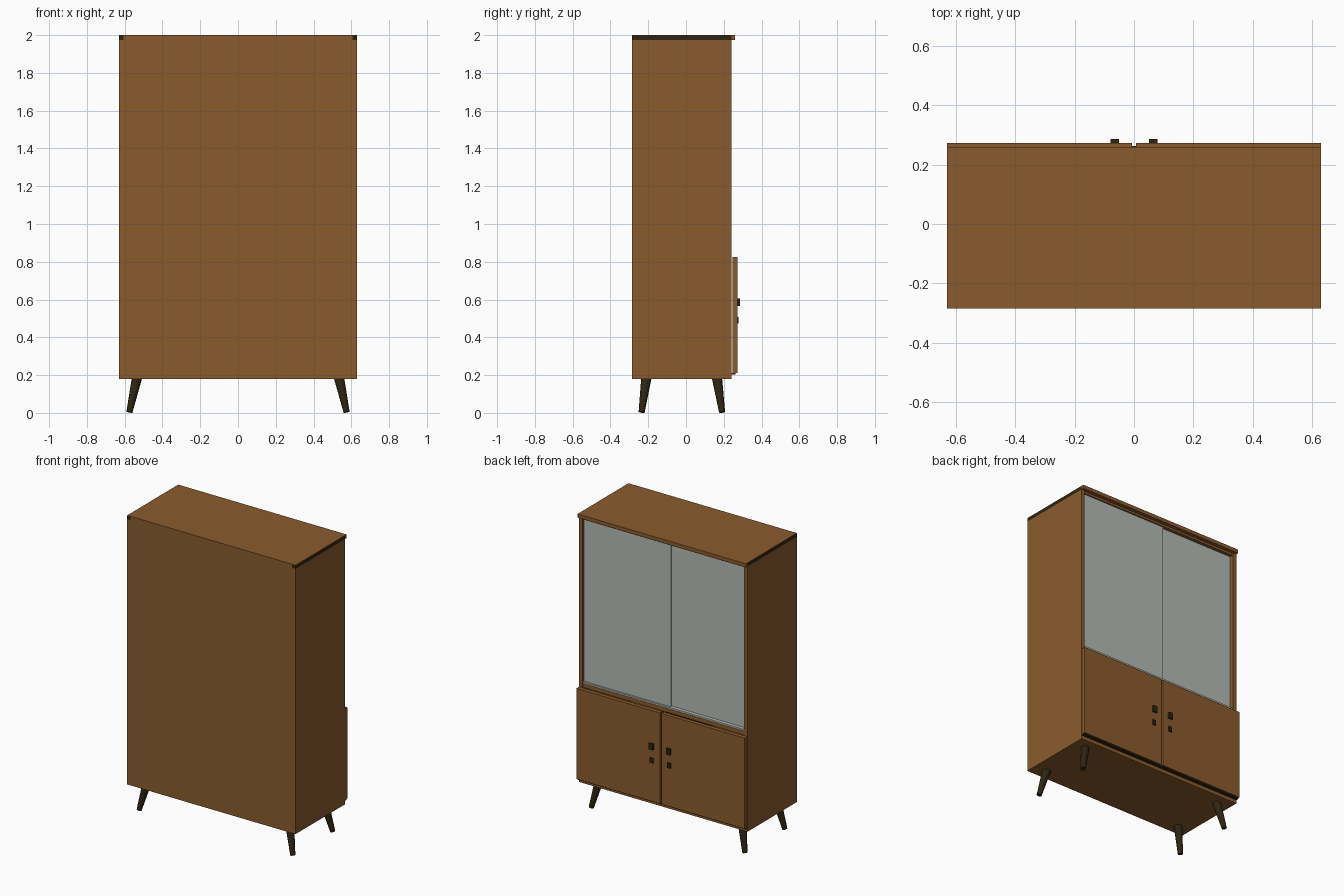
import bpy, bmesh
from mathutils import Vector

if "Cube" in bpy.data.objects:
    bpy.data.objects.remove(bpy.data.objects["Cube"])


def material(name, rgb):
    m = bpy.data.materials.new(name)
    m.diffuse_color = (*rgb, 1)
    m.use_nodes = True
    m.node_tree.nodes["Principled BSDF"].inputs["Base Color"].default_value = m.diffuse_color
    return m


WOOD = material("warm wood", (0.254, 0.105, 0.026))
DARK = material("dark wood", (0.027, 0.018, 0.006))
GLASS = material("pale glass", (0.456, 0.497, 0.468))


def finish(name, bm, mat):
    bmesh.ops.recalc_face_normals(bm, faces=bm.faces)
    me = bpy.data.meshes.new(name)
    bm.to_mesh(me)
    bm.free()
    me.materials.append(mat)
    ob = bpy.data.objects.new(name, me)
    bpy.context.collection.objects.link(ob)
    return ob


def box(name, x, y, z, mat):
    """Box from (min, max) ranges."""
    bm = bmesh.new()
    bmesh.ops.create_cube(bm, size=1)
    for v in bm.verts:
        v.co = [r[0] + (c + 0.5) * (r[1] - r[0]) for c, r in zip(v.co, (x, y, z))]
    return finish(name, bm, mat)


def mirrored(s, a, b):
    return (a, b) if s > 0 else (-b, -a)


def leg(name, top, foot, r_top, r_foot):
    """Tapered round leg whose axis runs from foot to top."""
    top, foot = Vector(top), Vector(foot)
    axis = top - foot
    bm = bmesh.new()
    bmesh.ops.create_cone(bm, cap_ends=True, segments=24, radius1=r_foot,
                          radius2=r_top, depth=axis.length)
    rot = axis.to_track_quat('Z', 'Y')
    for v in bm.verts:
        v.co = rot @ v.co + (top + foot) / 2
    ob = finish(name, bm, DARK)
    bpy.context.view_layer.objects.active = ob
    ob.select_set(True)
    bpy.ops.object.shade_smooth_by_angle()
    ob.select_set(False)


# carcass
box("back_panel", (-0.605, 0.605), (-0.285, -0.265), (0.18, 1.975), WOOD)
box("bottom_panel", (-0.605, 0.605), (-0.265, 0.242), (0.18, 0.205), WOOD)
box("middle_shelf", (-0.605, 0.605), (-0.265, 0.238), (0.825, 0.852), WOOD)
box("top_panel", (-0.605, 0.605), (-0.285, 0.242), (1.975, 1.997), WOOD)
box("top_skin", (-0.63, 0.63), (-0.285, 0.242), (1.997, 2.0), WOOD)
box("top_front_trim", (-0.63, 0.63), (0.242, 0.26), (1.975, 2.0), WOOD)
box("top_track", (-0.605, 0.605), (0.195, 0.235), (1.96, 1.975), WOOD)
box("bottom_reveal", (-0.63, 0.63), (0.242, 0.262), (0.204, 0.211), DARK)
box("centre_divider", (-0.0125, 0.0125), (-0.265, 0.24), (0.205, 0.825), DARK)
box("glass_track", (-0.605, 0.605), (0.195, 0.236), (0.852, 0.862), GLASS)

# sliding glass panes, overlapping at the middle
box("front_glass_pane", (-0.045, 0.605), (0.218, 0.226), (0.862, 1.96), GLASS)
box("rear_glass_pane", (-0.605, 0.045), (0.204, 0.212), (0.862, 1.96), GLASS)

for s, side in ((1, "right"), (-1, "left")):
    # side panel with dark top end
    box(side + "_side_panel", mirrored(s, 0.605, 0.63), (-0.285, 0.242), (0.18, 1.975), WOOD)
    box(side + "_side_cap", mirrored(s, 0.605, 0.63), (-0.285, 0.242), (1.975, 1.997), DARK)
    # door, handle and lock
    box(side + "_door", mirrored(s, 0.006, 0.63), (0.245, 0.272), (0.211, 0.825), WOOD)
    box(side + "_handle", mirrored(s, 0.05, 0.079), (0.27, 0.286), (0.565, 0.606), DARK)
    box(side + "_lock", mirrored(s, 0.053, 0.077), (0.27, 0.279), (0.473, 0.508), DARK)
    # splayed legs
    for name, y_top, y_foot in (("door_side", 0.164, 0.191), ("back_side", -0.21, -0.235)):
        leg(f"{side}_{name}_leg", (s * 0.535, y_top, 0.185), (s * 0.575, y_foot, 0.004),
            0.027, 0.016)
